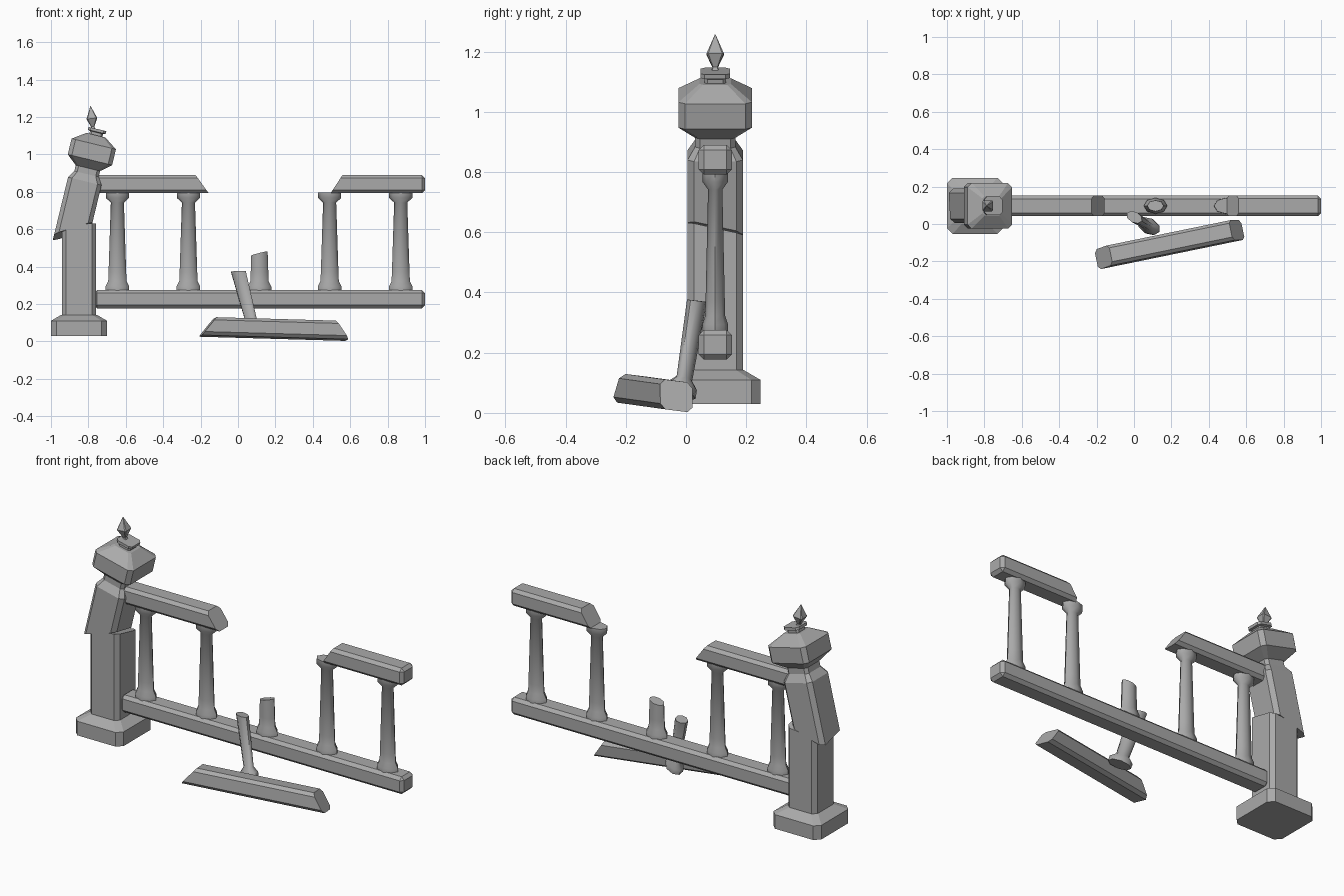
import bpy, bmesh
from math import radians, cos, sin, pi
from mathutils import Matrix, Vector, Euler

cube = bpy.data.objects.get("Cube")
if cube:
    bpy.data.objects.remove(cube, do_unlink=True)

stone = bpy.data.materials.new("grey_stone")
stone.use_nodes = True
stone.diffuse_color = (0.4, 0.4, 0.4, 1)
stone.node_tree.nodes["Principled BSDF"].inputs["Base Color"].default_value = (0.4, 0.4, 0.4, 1)

AXIS_Y = 0.097          # centre line of the fence


def finish(bm, name, matrix=None, smooth=None):
    if matrix:
        bm.transform(matrix)
    bmesh.ops.recalc_face_normals(bm, faces=bm.faces)
    mesh = bpy.data.meshes.new(name)
    bm.to_mesh(mesh)
    bm.free()
    mesh.materials.append(stone)
    obj = bpy.data.objects.new(name, mesh)
    bpy.context.collection.objects.link(obj)
    if smooth:
        bpy.ops.object.select_all(action="DESELECT")
        obj.select_set(True)
        bpy.context.view_layer.objects.active = obj
        bpy.ops.object.shade_smooth_by_angle(angle=radians(smooth))
    return obj


def cut(bm, point, normal):
    """Remove everything on the normal's side and close the break."""
    geom = bm.verts[:] + bm.edges[:] + bm.faces[:]
    bmesh.ops.bisect_plane(bm, geom=geom, plane_co=point, plane_no=normal, clear_outer=True)
    bmesh.ops.holes_fill(bm, edges=[e for e in bm.edges if e.is_boundary], sides=0)


def loft(rings):
    """Bridge equal-sized rings of points and cap both ends."""
    bm = bmesh.new()
    rows = [[bm.verts.new(p) for p in ring] for ring in rings]
    n = len(rows[0])
    for low, high in zip(rows, rows[1:]):
        for i in range(n):
            j = (i + 1) % n
            bm.faces.new((low[i], low[j], high[j], high[i]))
    bm.faces.new(rows[0][::-1])
    bm.faces.new(rows[-1])
    return bm


def square_loft(levels):
    """Stack of squares with clipped corners, from (height, half width, corner)."""
    rings = []
    for z, h, c in levels:
        ring = []
        for k in range(4):
            turn = Matrix.Rotation(k * pi / 2, 3, "Z")
            ring += [turn @ Vector((h, -h + c, z)), turn @ Vector((h, h - c, z))]
        rings.append(ring)
    return loft(rings)


def rail(x0, x1):
    """Chamfered beam along x, centred on its own section."""
    bm = bmesh.new()
    bmesh.ops.create_cube(bm, size=1, matrix=Matrix.Translation(((x0 + x1) / 2, 0, 0))
                          @ Matrix.Diagonal((x1 - x0, 0.11, 0.098, 1)))
    bmesh.ops.bevel(bm, geom=bm.edges[:], offset=0.017, segments=1, affect="EDGES")
    return bm


def baluster():
    """Oval turned spindle, standing on its origin."""
    profile = [(0, .063), (.022, .063), (.05, .049), (.1, .047), (.47, .035),
               (.495, .062), (.525, .062)]
    return loft([[(r * cos(a), 0.68 * r * sin(a), z)
                  for a in (k * pi / 4 for k in range(8))] for z, r in profile])


# Post: plinth and broken lower shaft
post = Matrix.Translation((-0.85, AXIS_Y, 0))
finish(square_loft([(.03, .15, .03), (.11, .15, .03), (.142, .095, .025)]), "post_plinth", post)
bm = square_loft([(.13, .092, .022), (.7, .092, .022)])
cut(bm, (0, 0, .603), (-.12, .22, 1))
finish(bm, "post_lower_shaft", post)

# Leaning upper shaft, cap and knob share one tilted frame
lean = Matrix.Translation((-0.817, AXIS_Y, 0.866)) @ Matrix.Rotation(radians(13.6), 4, "Y")
bm = square_loft([(-.4, .092, .022), (-.01, .092, .022), (.03, .067, .016), (.075, .067, .016)])
bm.transform(lean)
cut(bm, (-.885, AXIS_Y, .588), (.31, -.2, -1))
finish(bm, "post_upper_shaft")
finish(square_loft([(.062, .067, .014), (.108, .122, .022), (.195, .122, .022), (.243, .052, .012)]),
       "post_cap", lean)
finish(square_loft([(.235, .036, .01), (.258, .036, .01), (.262, .049, .014), (.277, .049, .014)]),
       "cap_knob", lean)
finial = Matrix.Translation((-.775, AXIS_Y, 1.13)) @ Matrix.Rotation(radians(-6), 4, "Y")
finish(square_loft([(0, .014, .003), (.018, .009, .002), (.062, .029, .006), (.128, .001, .0002)]),
       "flame_finial", finial)

# Rails, with slanted breaks in the upper one
low = Matrix.Translation((0, AXIS_Y, .226))
high = Matrix.Translation((0, AXIS_Y, .841))
finish(rail(-.77, 1), "bottom_rail", low)
bm = rail(-.79, 0)
cut(bm, (-.192, 0, 0), (1, 0, .72))
finish(bm, "top_rail_left", high)
bm = rail(.3, 1)
cut(bm, (.527, 0, 0), (-1, 0, .66))
finish(bm, "top_rail_right", high)

# Fallen piece of the top rail
bm = rail(-.6, .6)
cut(bm, (-.36, 0, 0), (-1, 0, .8))
cut(bm, (.367, 0, 0), (1, 0, .68))
turn = Euler((radians(-7), radians(1.6), radians(11.6))).to_matrix().to_4x4()
finish(bm, "fallen_rail", Matrix.Translation((.19, -.106, .067)) @ turn)

# Standing balusters
for i, x in enumerate((-.645, -.265, .49, .87)):
    finish(baluster(), f"baluster_{i + 1}", Matrix.Translation((x, AXIS_Y, .272)), 50)

# Broken baluster: stub on the rail, upper part lying upside down
bm = baluster()
cut(bm, (0, 0, .198), (-.25, .1, 1))
finish(bm, "baluster_stub", Matrix.Translation((.115, AXIS_Y, .272)), 50)

bm = baluster()
cut(bm, (0, 0, .198), (-.25, .1, -1))
foot, tip = Vector((.084, -.014, .06)), Vector((.003, .036, .37))
aim = Vector((0, 0, 1)).rotation_difference(tip - foot).to_matrix().to_4x4()
flip = Matrix.Translation((0, 0, .525)) @ Matrix.Rotation(pi, 4, "Y")
finish(bm, "fallen_baluster",
       Matrix.Translation(foot) @ aim @ Matrix.Rotation(radians(-28), 4, "Z") @ flip, 50)
